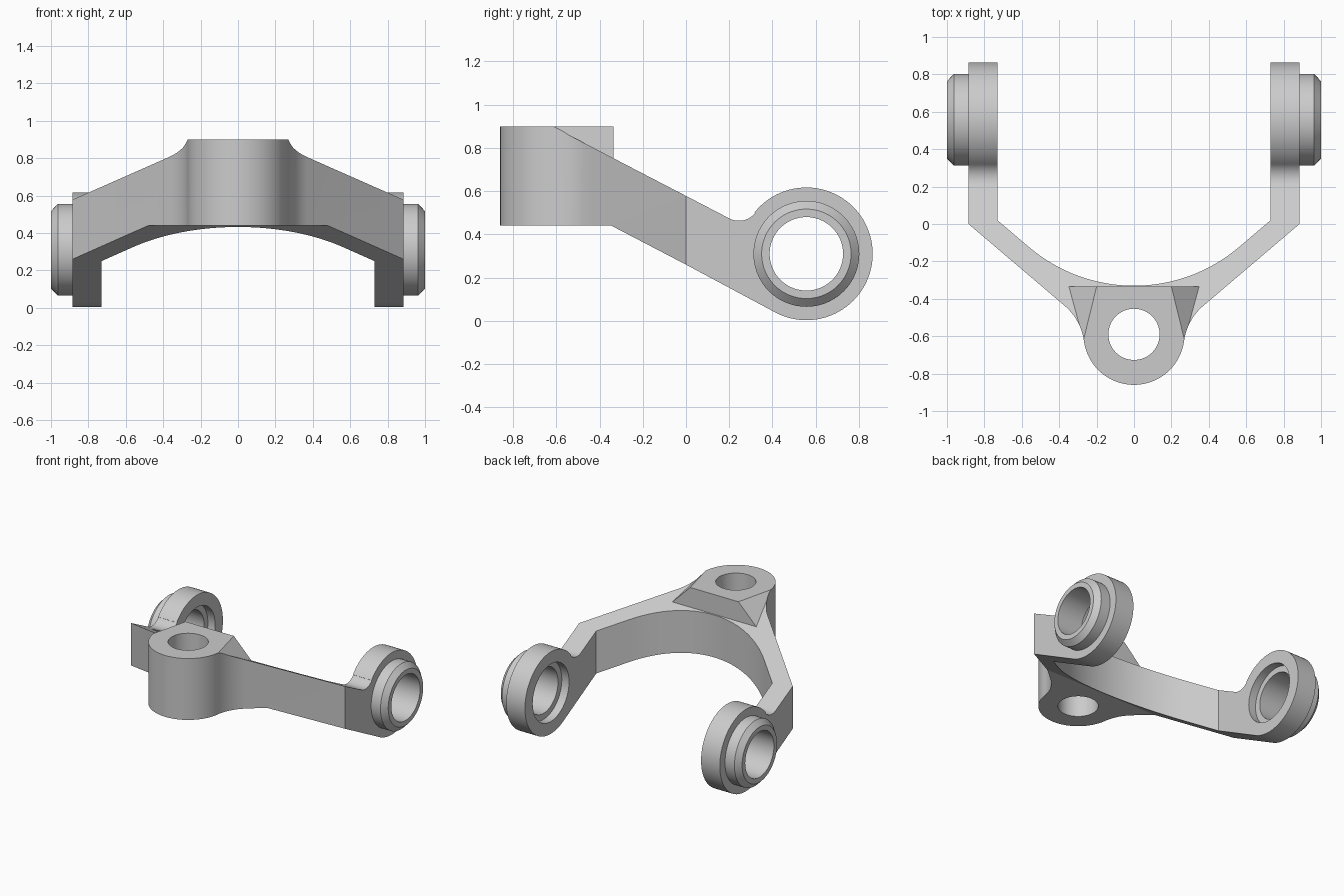
import bpy, bmesh
from math import sin, cos, radians, pi
from mathutils import Matrix, Vector

cube = bpy.data.objects.get("Cube")
if cube:
    bpy.data.objects.remove(cube, do_unlink=True)

steel = bpy.data.materials.new("plain grey metal")
steel.use_nodes = True
GREY = (0.6, 0.6, 0.6, 1)
steel.diffuse_color = GREY
steel.node_tree.nodes["Principled BSDF"].inputs["Base Color"].default_value = GREY

HUB = (0, -0.59)      # upright bore centre (x, y)
EYE = (0.557, 0.31)   # cross bore centre (y, z)


def arc(centre, r, start, end, n):
    """Points on an arc, angles in degrees."""
    steps = [radians(start + (end - start) * i / n) for i in range(n + 1)]
    return [(centre[0] + r * cos(a), centre[1] + r * sin(a)) for a in steps]


def finish(name, bm):
    bmesh.ops.recalc_face_normals(bm, faces=bm.faces)
    mesh = bpy.data.meshes.new(name)
    bm.to_mesh(mesh)
    bm.free()
    mesh.materials.append(steel)
    ob = bpy.data.objects.new(name, mesh)
    bpy.context.collection.objects.link(ob)
    return ob


def prism(name, outline, place, low, high):
    """Extrude a 2D outline; place maps (u, v, depth) to a 3D point."""
    bm = bmesh.new()
    face = bm.faces.new([bm.verts.new(place(u, v, low)) for u, v in outline])
    new = bmesh.ops.extrude_face_region(bm, geom=[face])["geom"]
    shift = Vector(place(0, 0, high)) - Vector(place(0, 0, low))
    bmesh.ops.translate(bm, vec=shift,
                        verts=[g for g in new if isinstance(g, bmesh.types.BMVert)])
    return finish(name, bm)


def upright(u, v, d):
    return (u, v, d)


def sideways(u, v, d):
    return (d, u, v)


def combine(target, tool, operation):
    mod = target.modifiers.new(operation, 'BOOLEAN')
    mod.object, mod.operation, mod.solver = tool, operation, 'EXACT'
    bpy.context.view_layer.objects.active = target
    bpy.ops.object.modifier_apply(modifier=mod.name)
    bpy.data.objects.remove(tool, do_unlink=True)


def smooth(ob):
    bpy.ops.object.select_all(action='DESELECT')
    ob.select_set(True)
    bpy.context.view_layer.objects.active = ob
    bpy.ops.object.shade_smooth_by_angle(angle=radians(25))


# Side silhouette: hub, sloping arm and round eye
side = [(-1, 0.44), (-1, 0.9), (-0.62, 0.9)]
side += arc((0.245, 0.56), 0.097, 242.7, 321.3, 12)
side += arc(EYE, 0.307, 141.3, -117.3, 64)
side += [(0, 0.26), (-0.345, 0.44)]
yoke = prism("yoke_body", side, sideways, -1.2, 1.2)

# Raised block behind the hub with slanted flanks
bm = bmesh.new()
for s in (-1, 1):
    for co in ((0.27, -0.62, 0.9), (0.2, -0.335, 0.9), (0.35, -0.335, 0.75),
               (0.35, -0.335, 0.6), (0.27, -0.65, 0.6)):
        bm.verts.new((s * co[0], co[1], co[2]))
bmesh.ops.convex_hull(bm, input=bm.verts)
bmesh.ops.dissolve_limit(bm, angle_limit=0.01, verts=bm.verts, edges=bm.edges)
combine(yoke, finish("raised_block", bm), 'UNION')

# Plan outline: one half, then its mirror image
half = arc(HUB, 0.27, -90, -7.6, 24)
half += arc((0.565, -0.666), 0.3, 172.4, 130.4, 12)
half += [(0.885, 0), (0.885, 1), (0.73, 1), (0.73, 0.02)]
half += arc((0, 0.536), 0.866, -49.6, -90, 16)
plan = half + [(-x, y) for x, y in half[-2:0:-1]]
combine(yoke, prism("plan_shape", plan, upright, -0.2, 1.2), 'INTERSECT')

# Bores
combine(yoke, prism("hub_bore", arc(HUB, 0.137, 0, 354, 59), upright, 0, 1.2), 'DIFFERENCE')
combine(yoke, prism("eye_bore", arc(EYE, 0.215, 0, 355, 71), sideways, -1.2, 1.2), 'DIFFERENCE')
smooth(yoke)

# Chamfered bushings, turned around the cross bore
for name, s in (("left_bushing", 1), ("right_bushing", -1)):
    bm = bmesh.new()
    section = [(0.79, 0.17), (0.79, 0.245), (0.963, 0.245), (1, 0.207), (1, 0.17)]
    ring = [bm.verts.new((s * x, EYE[0], EYE[1] + r)) for x, r in section]
    edges = [bm.edges.new((ring[i - 1], ring[i])) for i in range(len(ring))]
    bmesh.ops.spin(bm, geom=ring + edges, cent=(0, *EYE), axis=(1, 0, 0),
                   angle=2 * pi, steps=72, use_merge=True)
    bmesh.ops.remove_doubles(bm, verts=bm.verts, dist=0.0001)
    smooth(finish(name, bm))
